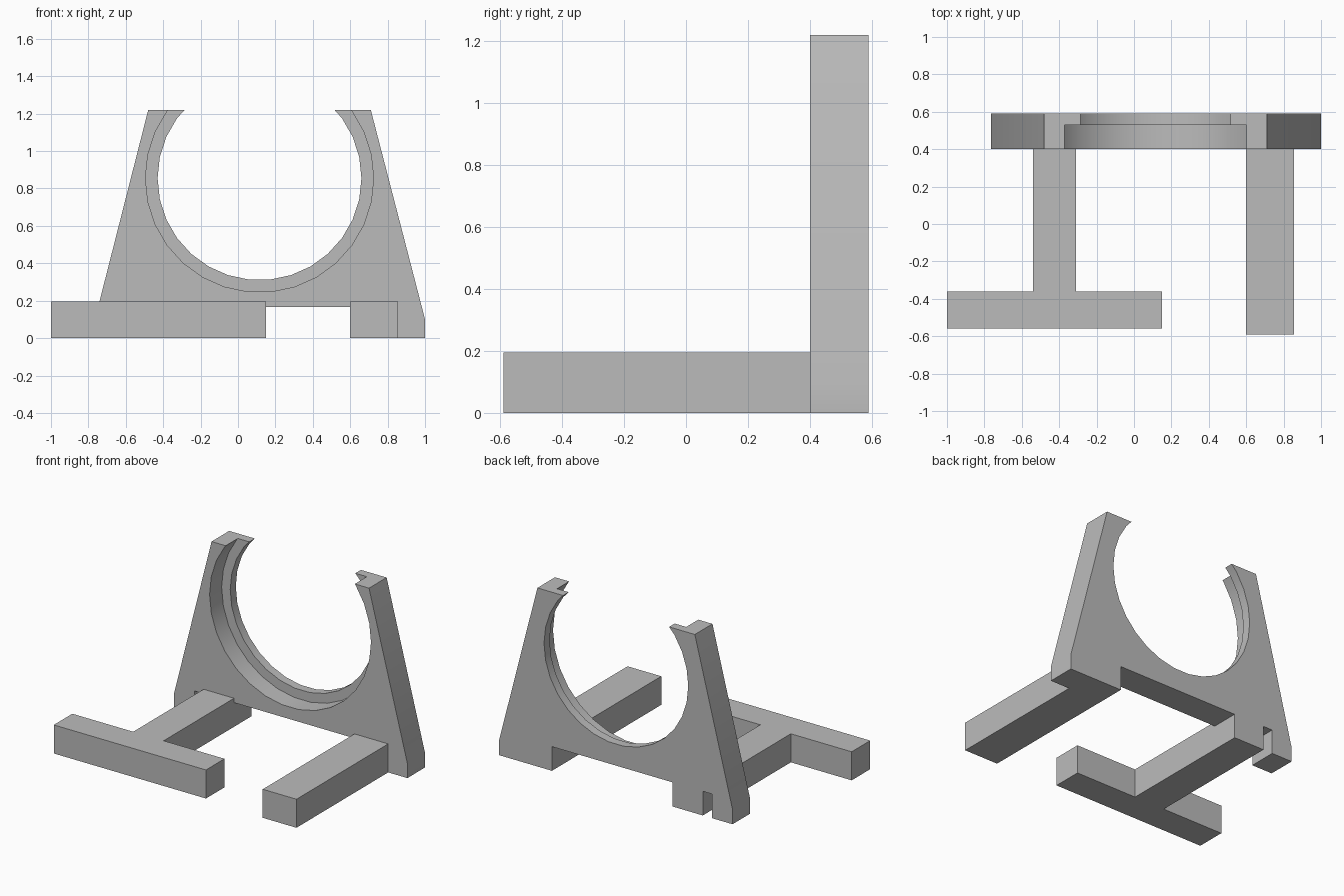
import bpy
import bmesh
import math
from math import radians

default_cube = bpy.data.objects.get("Cube")
if default_cube:
    bpy.data.objects.remove(default_cube, do_unlink=True)

# Single flat colour
grey = bpy.data.materials.new("plain_grey")
grey.use_nodes = True
colour = (0.5, 0.5, 0.5, 1.0)
grey.diffuse_color = colour
grey.node_tree.nodes["Principled BSDF"].inputs["Base Color"].default_value = colour

PLATE_FRONT, PLATE_BACK, STEP = 0.40, 0.59, 0.53
LEG_TOP = 0.195
NOTCH_TOP = 0.165


def extrude_profile(name, points, y0, y1):
    """Prism from an x-z outline, running from y0 to y1."""
    bm = bmesh.new()
    face = bm.faces.new([bm.verts.new((x, y0, z)) for x, z in points])
    grown = bmesh.ops.extrude_face_region(bm, geom=[face])["geom"]
    bmesh.ops.translate(bm, vec=(0, y1 - y0, 0),
                        verts=[v for v in grown if isinstance(v, bmesh.types.BMVert)])
    bmesh.ops.recalc_face_normals(bm, faces=bm.faces)
    mesh = bpy.data.meshes.new(name)
    bm.to_mesh(mesh)
    bm.free()
    mesh.materials.append(grey)
    obj = bpy.data.objects.new(name, mesh)
    bpy.context.collection.objects.link(obj)
    return obj


def circle(radius, sides=30, cx=0.115, cz=0.855):
    steps = [2 * math.pi * i / sides for i in range(sides)]
    return [(cx + radius * math.cos(a), cz + radius * math.sin(a)) for a in steps]


def cut(target, cutter):
    """Subtract the cutter, then discard it."""
    cutter.hide_render = True
    mod = target.modifiers.new("cut", "BOOLEAN")
    mod.operation = "DIFFERENCE"
    mod.solver = "EXACT"
    mod.object = cutter
    bpy.context.view_layer.objects.active = target
    bpy.ops.object.modifier_apply(modifier=mod.name)
    bpy.data.objects.remove(cutter, do_unlink=True)


# Upright plate: tapered sides, two feet with a gap and a narrow slot below
outline = [
    (-0.765, 0), (-0.61, 0), (-0.61, NOTCH_TOP), (-0.54, NOTCH_TOP),
    (-0.54, 0), (-0.31, 0), (-0.31, NOTCH_TOP), (0.60, NOTCH_TOP),
    (0.60, 0), (1.0, 0), (1.0, 0.10), (0.71, 1.22), (-0.48, 1.22), (-0.765, 0.10),
]
plate = extrude_profile("cradle_plate", outline, PLATE_FRONT, PLATE_BACK)

# Open-topped round seat: through hole and wider front recess
cut(plate, extrude_profile("through_hole_cutter", circle(0.545), 0.2, 0.8))
cut(plate, extrude_profile("front_recess_cutter", circle(0.61), 0.2, STEP))

bpy.ops.object.select_all(action="DESELECT")
plate.select_set(True)
bpy.context.view_layer.objects.active = plate
bpy.ops.object.shade_smooth_by_angle(angle=radians(30))


def rectangle(x0, x1):
    return [(x0, 0), (x1, 0), (x1, LEG_TOP), (x0, LEG_TOP)]


# Plain left leg
extrude_profile("left_leg", rectangle(0.60, 0.855), -0.59, PLATE_FRONT)

# T-shaped right leg as one outline seen from above, raised to leg height
t_outline = [
    (-1.0, -0.56), (0.15, -0.56), (0.15, -0.36), (-0.31, -0.36),
    (-0.31, PLATE_FRONT), (-0.54, PLATE_FRONT), (-0.54, -0.36), (-1.0, -0.36),
]
t_leg = extrude_profile("right_t_leg", t_outline, 0, LEG_TOP)
for v in t_leg.data.vertices:
    x, up, across = v.co
    v.co = (x, across, up)
t_leg.data.flip_normals()
